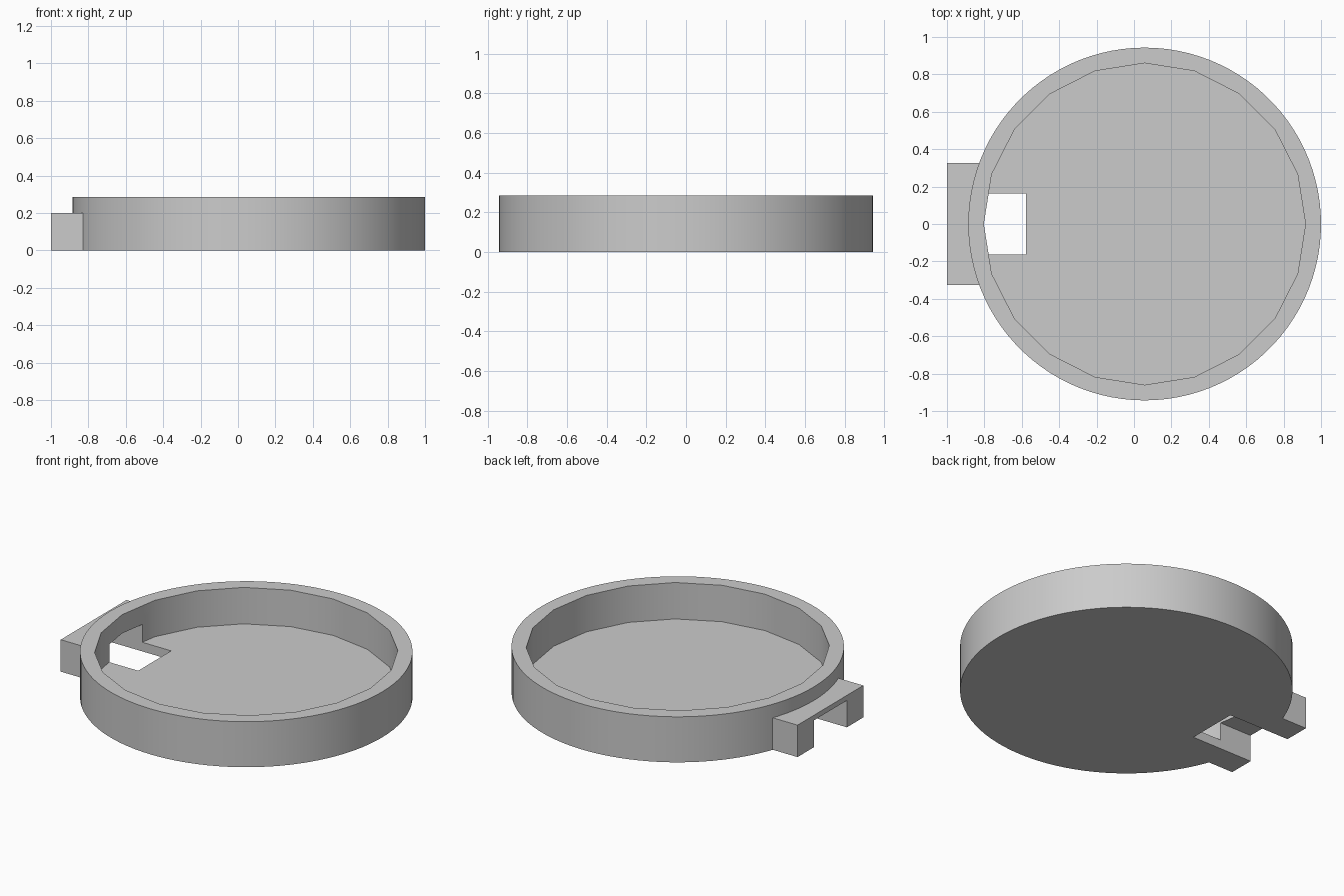
import bpy
import math

cube = bpy.data.objects.get("Cube")
if cube:
    bpy.data.objects.remove(cube, do_unlink=True)

CENTRE_X = 0.057
HEIGHT = 0.285
FLOOR = 0.057

grey = bpy.data.materials.new("plain grey")
grey.use_nodes = True
colour = (0.6, 0.6, 0.6, 1)
grey.diffuse_color = colour
grey.node_tree.nodes["Principled BSDF"].inputs["Base Color"].default_value = colour


def disc(name, radius, sides, bottom, top):
    bpy.ops.mesh.primitive_cylinder_add(
        vertices=sides, radius=radius, depth=top - bottom,
        location=(CENTRE_X, 0, (bottom + top) / 2))
    return finish(name)


def box(name, x0, x1, half_width, bottom, top):
    bpy.ops.mesh.primitive_cube_add(
        size=1, location=((x0 + x1) / 2, 0, (bottom + top) / 2))
    bpy.context.object.scale = (x1 - x0, 2 * half_width, top - bottom)
    bpy.ops.object.transform_apply(location=False, rotation=False, scale=True)
    return finish(name)


def finish(name):
    obj = bpy.context.object
    obj.name = name
    obj.data.materials.append(grey)
    return obj


def combine(target, tool, operation):
    tool.hide_render = True
    bpy.ops.object.select_all(action="DESELECT")
    target.select_set(True)
    bpy.context.view_layer.objects.active = target
    mod = target.modifiers.new(tool.name, "BOOLEAN")
    mod.operation = operation
    mod.solver = "EXACT"
    mod.object = tool
    bpy.ops.object.modifier_apply(modifier=mod.name)
    bpy.data.objects.remove(tool, do_unlink=True)


# Round tray with a coarser, twenty-sided recess
tray = disc("round_tray", 0.943, 100, 0, HEIGHT)
combine(tray, disc("recess_cutter", 0.86, 20, FLOOR, HEIGHT + 0.2), "DIFFERENCE")

# Side block joined to the rim
combine(tray, box("side_block", -1, -0.82, 0.325, 0, 0.2), "UNION")

# Slot through the block, the wall and the floor, open underneath
combine(tray, box("slot_cutter", -1.2, -0.577, 0.163, -0.2, 0.168), "DIFFERENCE")

bpy.ops.object.shade_smooth_by_angle(angle=math.radians(30))
